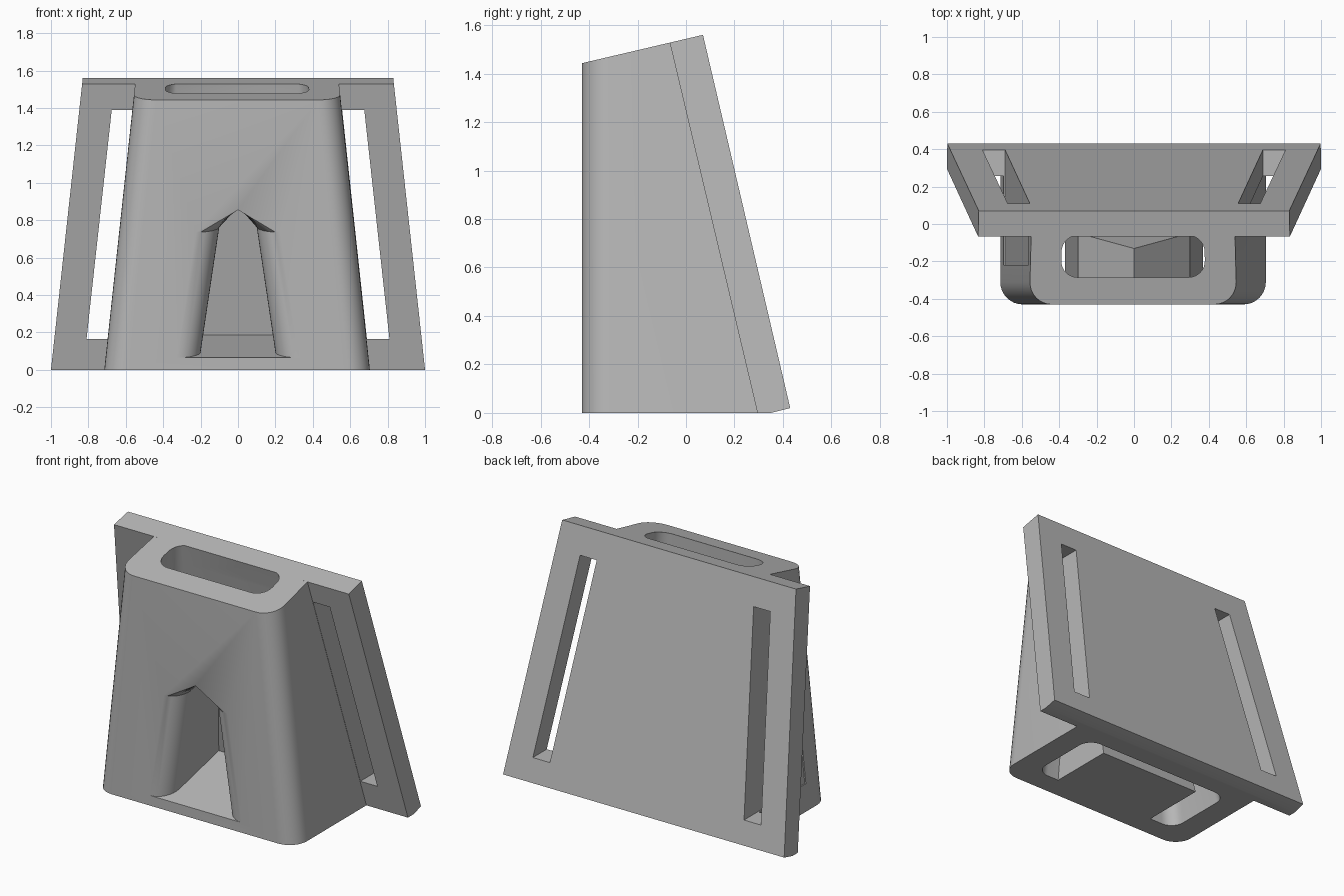
import bpy, bmesh, math
from mathutils import Vector

if "Cube" in bpy.data.objects:
    bpy.data.objects.remove(bpy.data.objects["Cube"])

LEAN = 0.234                      # back plate lean, y per unit of z
grey = bpy.data.materials.new("plain grey")
grey.use_nodes = True
grey.diffuse_color = (0.47, 0.47, 0.47, 1)
grey.node_tree.nodes["Principled BSDF"].inputs["Base Color"].default_value = (0.47, 0.47, 0.47, 1)


def loft(name, sections, trim=None):
    """Closed solid through matching loops of points, optionally cut by a plane."""
    bm = bmesh.new()
    rings = [[bm.verts.new(p) for p in s] for s in sections]
    n = len(rings[0])
    for a, b in zip(rings, rings[1:]):
        for i in range(n):
            j = (i + 1) % n
            bm.faces.new((a[i], a[j], b[j], b[i]))
    bm.faces.new(rings[0][::-1])
    bm.faces.new(rings[-1])
    if trim:
        geom = bm.verts[:] + bm.edges[:] + bm.faces[:]
        cut = bmesh.ops.bisect_plane(bm, geom=geom, plane_co=trim[0], plane_no=trim[1], clear_outer=True)
        edges = [e for e in cut["geom_cut"] if isinstance(e, bmesh.types.BMEdge)]
        bmesh.ops.contextual_create(bm, geom=edges)
    bmesh.ops.recalc_face_normals(bm, faces=bm.faces[:])
    mesh = bpy.data.meshes.new(name)
    bm.to_mesh(mesh)
    bm.free()
    mesh.materials.append(grey)
    obj = bpy.data.objects.new(name, mesh)
    bpy.context.collection.objects.link(obj)
    return obj


def combine(target, other, operation):
    mod = target.modifiers.new(operation, 'BOOLEAN')
    mod.operation, mod.solver, mod.object = operation, 'EXACT', other
    bpy.context.view_layer.objects.active = target
    bpy.ops.object.modifier_apply(modifier=mod.name)
    bpy.data.objects.remove(other)


def round_rect(cx, half, y0, y1, z, r_front, r_back, steps=8):
    """Horizontal rectangle with rounded front and back corners."""
    pts = []
    corners = ((-1, -1, 180), (1, -1, 270), (1, 1, 0), (-1, 1, 90))
    for sx, sy, start in corners:
        r = r_front if sy < 0 else r_back
        y = y0 + r if sy < 0 else y1 - r
        if r == 0:
            pts.append((cx + sx * half, y, z))
            continue
        for k in range(steps + 1):
            a = math.radians(start + 90 * k / steps)
            pts.append((cx + sx * (half - r) + r * math.cos(a), y + r * math.sin(a), z))
    return pts


def house(y_of, bottom, top, floor, eave, peak, shear):
    """Upright gabled outline; y_of gives the depth for each height."""
    pts = []
    for x, z in ((-bottom, floor), (bottom, floor), (top, eave), (0, peak), (-top, eave)):
        y = y_of(z)
        pts.append((x, y, z + shear * (y + 0.43)))
    return pts


# Tapered body with rounded front corners and a sloping top
body = loft("holder_body",
            [round_rect(-0.005, 0.71 - 0.108 * z, -0.43, 0.34 - LEAN * z, z, 0.12, 0) for z in (0, 1.7)],
            trim=(Vector((0, 0.07, 1.56)), Vector((0, -LEAN, 1))))

# Hollow running from the top opening to the bottom
cavity = loft("cavity_cutter",
              [round_rect(-0.005, 0.55 - 0.111 * z, -0.285, 0.22 - 0.183 * z, z, 0.09, 0.09)
               for z in (-0.05, 1.65)])
combine(body, cavity, 'DIFFERENCE')

# Gabled core standing in the hollow
core = loft("core", [house(lambda z: -0.36, 0.37, 0.3, 0, 0.85, 1.2, 0),
                     house(lambda z: 0.15 - LEAN * z, 0.37, 0.3, 0, 0.85, 1.2, 0)])
combine(body, core, 'UNION')

# Leaning back plate
profile = ((0.295, 0), (0.35, 0), (0.43, 0.02), (0.07, 1.56), (-0.067, 1.528))
plate = loft("back_plate", [[(s * (1 - 0.109 * z), y, z) for y, z in profile] for s in (-1, 1)])
combine(body, plate, 'UNION')

# Flared notch in the front
R = 0.125
stations = [(-0.48, R)]
for k in range(9):
    a = math.radians(90 * k / 8)
    stations.append((-0.43 + R * (1 - math.cos(a)), R * (1 - math.sin(a))))
sections = [house(lambda z, y=y: y, 0.2 + w, 0.1 + w, 0.065, 0.735, 0.855, LEAN) for y, w in stations]
sections.append(house(lambda z: (0.111 - LEAN * z) / 1.055, 0.2, 0.1, 0.065, 0.735, 0.855, LEAN))
combine(body, loft("notch_cutter", sections), 'DIFFERENCE')

# Long strap slots through both sides of the plate
for s in (-1, 1):
    slot = []
    for z in (0.165, 1.39):
        inner, outer = 0.707 - 0.108 * z, 0.828 - 0.11 * z
        slot.append([(s * inner, -0.22, z), (s * outer, -0.22, z), (s * outer, 0.6, z), (s * inner, 0.6, z)])
    combine(body, loft("slot_cutter", slot), 'DIFFERENCE')

bpy.ops.object.select_all(action='DESELECT')
body.select_set(True)
bpy.context.view_layer.objects.active = body
bpy.ops.object.shade_smooth_by_angle(angle=math.radians(30))
